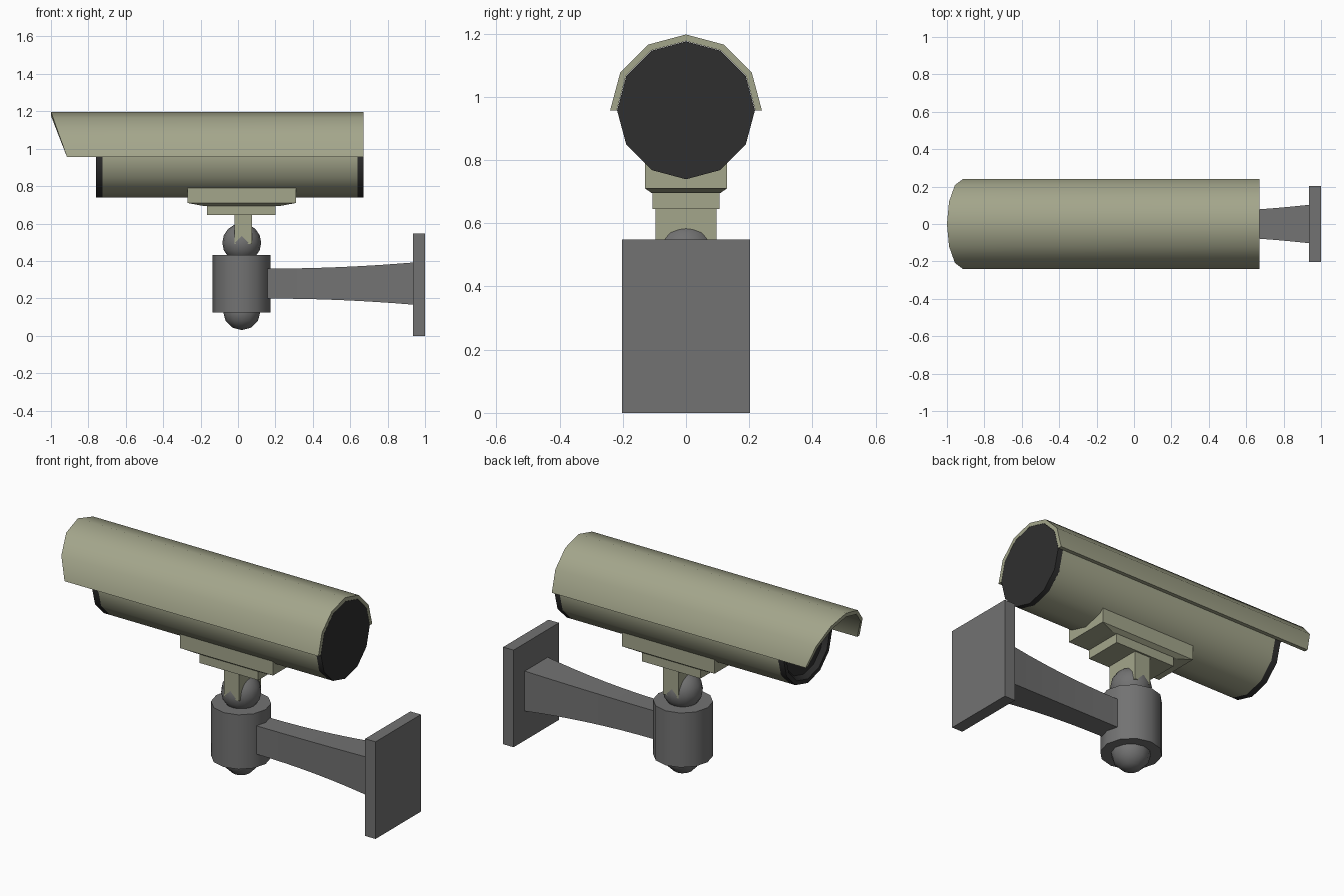
import bpy, bmesh
from math import sin, cos, pi, radians

if "Cube" in bpy.data.objects:
    bpy.data.objects.remove(bpy.data.objects["Cube"])


def material(name, rgb):
    m = bpy.data.materials.new(name)
    m.diffuse_color = (*rgb, 1)
    m.use_nodes = True
    m.node_tree.nodes["Principled BSDF"].inputs["Base Color"].default_value = m.diffuse_color
    return m


OLIVE = material("olive_paint", (0.37, 0.38, 0.26))
GREY = material("grey_metal", (0.17, 0.17, 0.17))
BLACK = material("black_trim", (0.028, 0.028, 0.028))


def finish(bm, name, mat, angle=40):
    bmesh.ops.recalc_face_normals(bm, faces=bm.faces)
    me = bpy.data.meshes.new(name)
    bm.to_mesh(me)
    bm.free()
    ob = bpy.data.objects.new(name, me)
    bpy.context.collection.objects.link(ob)
    me.materials.append(mat)
    bpy.ops.object.select_all(action='DESELECT')
    ob.select_set(True)
    bpy.context.view_layer.objects.active = ob
    bpy.ops.object.shade_smooth_by_angle(angle=radians(angle))
    return ob


def loft(name, rings, mat, angle=40):
    """Skin a list of equal-length rings and cap both ends."""
    bm = bmesh.new()
    vs = [[bm.verts.new(p) for p in r] for r in rings]
    n = len(rings[0])
    for a, b in zip(vs, vs[1:]):
        for i in range(n):
            j = (i + 1) % n
            bm.faces.new((a[i], a[j], b[j], b[i]))
    bm.faces.new(vs[0])
    bm.faces.new(vs[-1])
    return finish(bm, name, mat, angle)


AXIS_Z, SIDES = 0.957, 12


def ring_x(x, r):
    return [(x, r * sin(2 * pi * i / SIDES), AXIS_Z + r * cos(2 * pi * i / SIDES))
            for i in range(SIDES)]


def rect_z(x0, x1, y, z):
    return [(x0, -y, z), (x1, -y, z), (x1, y, z), (x0, y, z)]


def rect_x(x, y, z0, z1):
    return [(x, -y, z0), (x, y, z0), (x, y, z1), (x, -y, z1)]


def ball(name, z, r, segs):
    bm = bmesh.new()
    bmesh.ops.create_uvsphere(bm, u_segments=segs, v_segments=segs // 2, radius=r)
    bmesh.ops.translate(bm, verts=bm.verts, vec=(0.02, 0, z))
    return finish(bm, name, GREY, 60)


# Camera housing, recessed front lens trim and rear cap
R = 0.218
loft("camera_body", [ring_x(-0.725, R), ring_x(0.64, R)], OLIVE)
loft("lens_bezel", [ring_x(-0.722, R), ring_x(-0.76, R), ring_x(-0.76, 0.195),
                    ring_x(-0.735, 0.175)], BLACK, 31)
loft("rear_cap", [ring_x(0.638, R), ring_x(0.67, R)], BLACK)

# Sun hood: upper half shell with a slanted front edge
hood = []
for k in range(-3, 4):
    a = k * pi / 6
    front = -1 + 0.085 * (1 - cos(a))
    hood.append([(x, r * sin(a), AXIS_Z + r * cos(a))
                 for x, r in ((front, 0.24), (0.67, 0.24), (0.67, 0.219), (front, 0.219))])
loft("sun_hood", hood, OLIVE)

# Stepped mounting shoe and neck under the body
loft("mount_plate", [rect_z(-0.27, 0.31, 0.13, 0.79), rect_z(-0.27, 0.31, 0.13, 0.71),
                     rect_z(-0.19, 0.23, 0.108, 0.695)], OLIVE, 10)
loft("mount_step", [rect_z(-0.165, 0.2, 0.106, 0.70), rect_z(-0.165, 0.2, 0.106, 0.645)], OLIVE)
loft("neck", [rect_z(-0.02, 0.075, 0.097, 0.65), rect_z(-0.02, 0.075, 0.097, 0.49)], OLIVE)

# Ball joint and post
ball("joint_ball", 0.497, 0.104, 16)
ball("post_end_ball", 0.13, 0.1, 12)
loft("post", [[(0.019 + 0.154 * cos(2 * pi * i / SIDES), 0.154 * sin(2 * pi * i / SIDES), z)
               for i in range(SIDES)] for z in (0.125, 0.432)], GREY)

# Arm flaring in a gentle curve towards the wall plate
arm = []
for i in range(9):
    t = i / 8
    h = 0.08 + 0.033 * t ** 2
    arm.append(rect_x(0.155 + 0.785 * t, 0.06 + 0.043 * t ** 2, 0.279 - h, 0.279 + h))
arm.insert(0, rect_x(0.1, 0.06, 0.199, 0.359))
loft("arm", arm, GREY)
loft("wall_plate", [rect_x(0.935, 0.202, 0, 0.548), rect_x(1.0, 0.202, 0, 0.548)], GREY)
